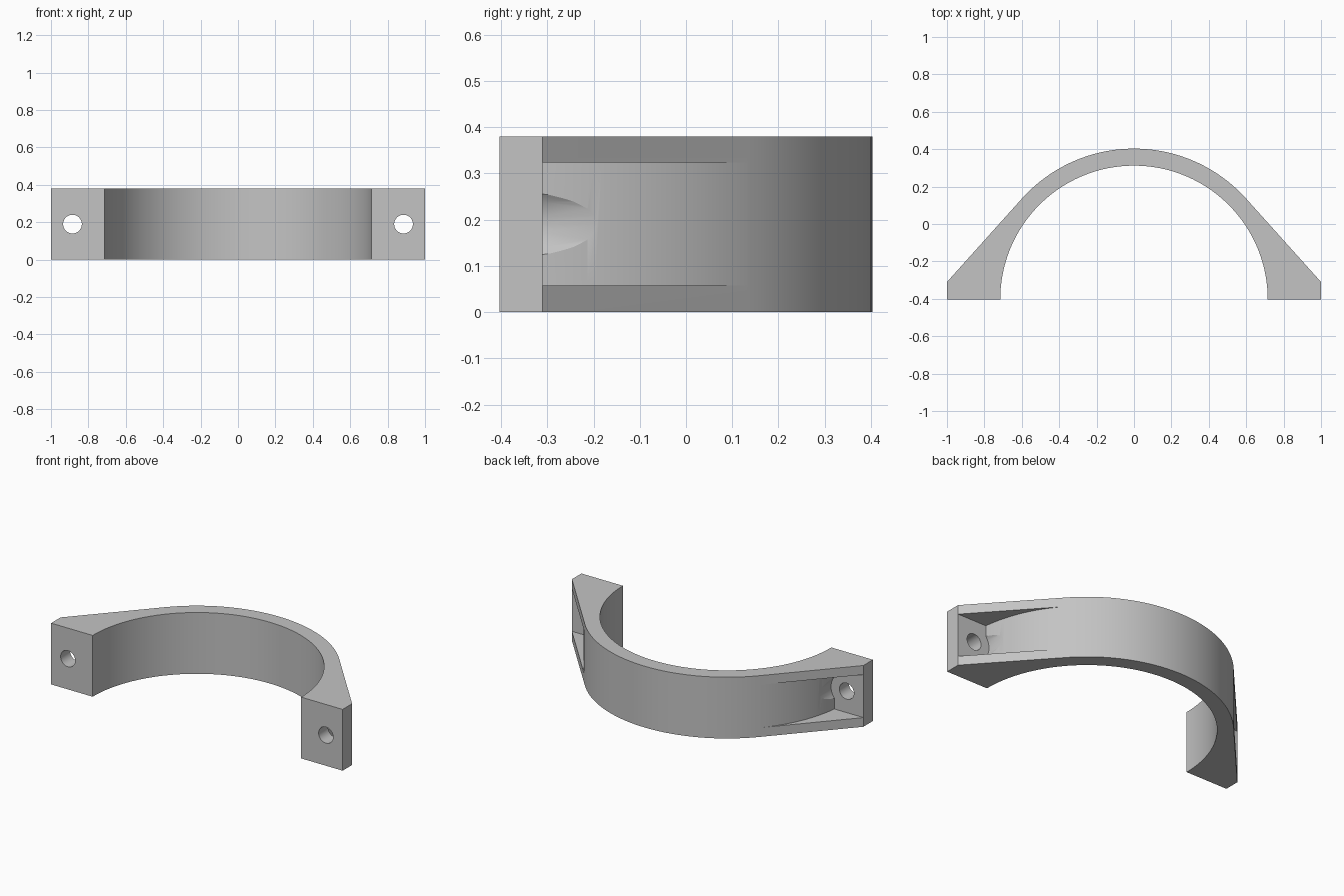
import bpy, bmesh, math
from mathutils import Matrix, Vector

if "Cube" in bpy.data.objects:
    bpy.data.objects.remove(bpy.data.objects["Cube"], do_unlink=True)

HEIGHT = 0.38
BASE_Y = -0.403      # flat mounting plane and centre of the arcs
FLANGE_Y = -0.31     # back of the mounting flange
R_IN, R_OUT = 0.715, 0.806
RIB = 0.057          # thickness of the upper and lower ribs
HOLE_X = 0.885

grey = bpy.data.materials.new("plain grey")
grey.use_nodes = True
grey.diffuse_color = (0.55, 0.55, 0.55, 1)
grey.node_tree.nodes["Principled BSDF"].inputs["Base Color"].default_value = (0.55, 0.55, 0.55, 1)


def arc(radius, start, end, steps):
    angles = [start + (end - start) * i / steps for i in range(steps + 1)]
    return [(radius * math.cos(a), BASE_Y + radius * math.sin(a)) for a in angles]


def add_object(name, bm):
    bmesh.ops.recalc_face_normals(bm, faces=bm.faces)
    mesh = bpy.data.meshes.new(name)
    bm.to_mesh(mesh)
    bm.free()
    mesh.materials.append(grey)
    obj = bpy.data.objects.new(name, mesh)
    bpy.context.collection.objects.link(obj)
    return obj


def prism(name, outline, z0, z1):
    bm = bmesh.new()
    face = bm.faces.new([bm.verts.new((x, y, z0)) for x, y in outline])
    result = bmesh.ops.extrude_face_region(bm, geom=[face])
    top = [v for v in result["geom"] if isinstance(v, bmesh.types.BMVert)]
    bmesh.ops.translate(bm, verts=top, vec=(0, 0, z1 - z0))
    return add_object(name, bm)


def cylinder_y(name, x, radius, y0, y1):
    bm = bmesh.new()
    place = Matrix.Translation((x, (y0 + y1) / 2, HEIGHT / 2)) @ Matrix.Rotation(math.pi / 2, 4, "X")
    bmesh.ops.create_cone(bm, cap_ends=True, segments=40, radius1=radius,
                          radius2=radius, depth=y1 - y0, matrix=place)
    return add_object(name, bm)


def cut(target, cutter):
    cutter.hide_render = True
    mod = target.modifiers.new("cut", "BOOLEAN")
    mod.operation = "DIFFERENCE"
    mod.solver = "EXACT"
    mod.object = cutter
    bpy.context.view_layer.objects.active = target
    bpy.ops.object.modifier_apply(modifier=mod.name)
    bpy.data.objects.remove(cutter, do_unlink=True)


# Angle where the sloping rib edge runs tangent into the outer arc
tip = Vector((1.0, FLANGE_Y - BASE_Y))
tangent = math.atan2(tip.y, tip.x) + math.acos(R_OUT / tip.length)

# Clamp body: half ring with sloping flanks and flat feet
outline = [(1.0, BASE_Y), (1.0, FLANGE_Y)]
outline += arc(R_OUT, tangent, math.pi - tangent, 56)
outline += [(-1.0, FLANGE_Y), (-1.0, BASE_Y)]
outline += arc(R_IN, math.pi, 0, 96)
clamp = prism("half_clamp", outline, 0, HEIGHT)

# Pockets between the ribs, screw head clearances and bolt holes
low = math.asin((FLANGE_Y - BASE_Y) / R_OUT)
for side in (1, -1):
    pocket = arc(R_OUT, low, tangent - 0.005, 30)
    pocket += [(1.2, pocket[-1][1]), (1.2, FLANGE_Y)]
    pocket = [(side * x, y) for x, y in pocket]
    cut(clamp, prism("pocket_cutter", pocket, RIB, HEIGHT - RIB))
    cut(clamp, cylinder_y("clearance_cutter", side * HOLE_X, 0.107, FLANGE_Y, 0))
    cut(clamp, cylinder_y("hole_cutter", side * HOLE_X, 0.05, BASE_Y - 0.1, FLANGE_Y + 0.1))

# Smooth curved walls with crisp edges
bpy.ops.object.select_all(action="DESELECT")
clamp.select_set(True)
bpy.context.view_layer.objects.active = clamp
bpy.ops.object.shade_smooth_by_angle(angle=math.radians(25))
